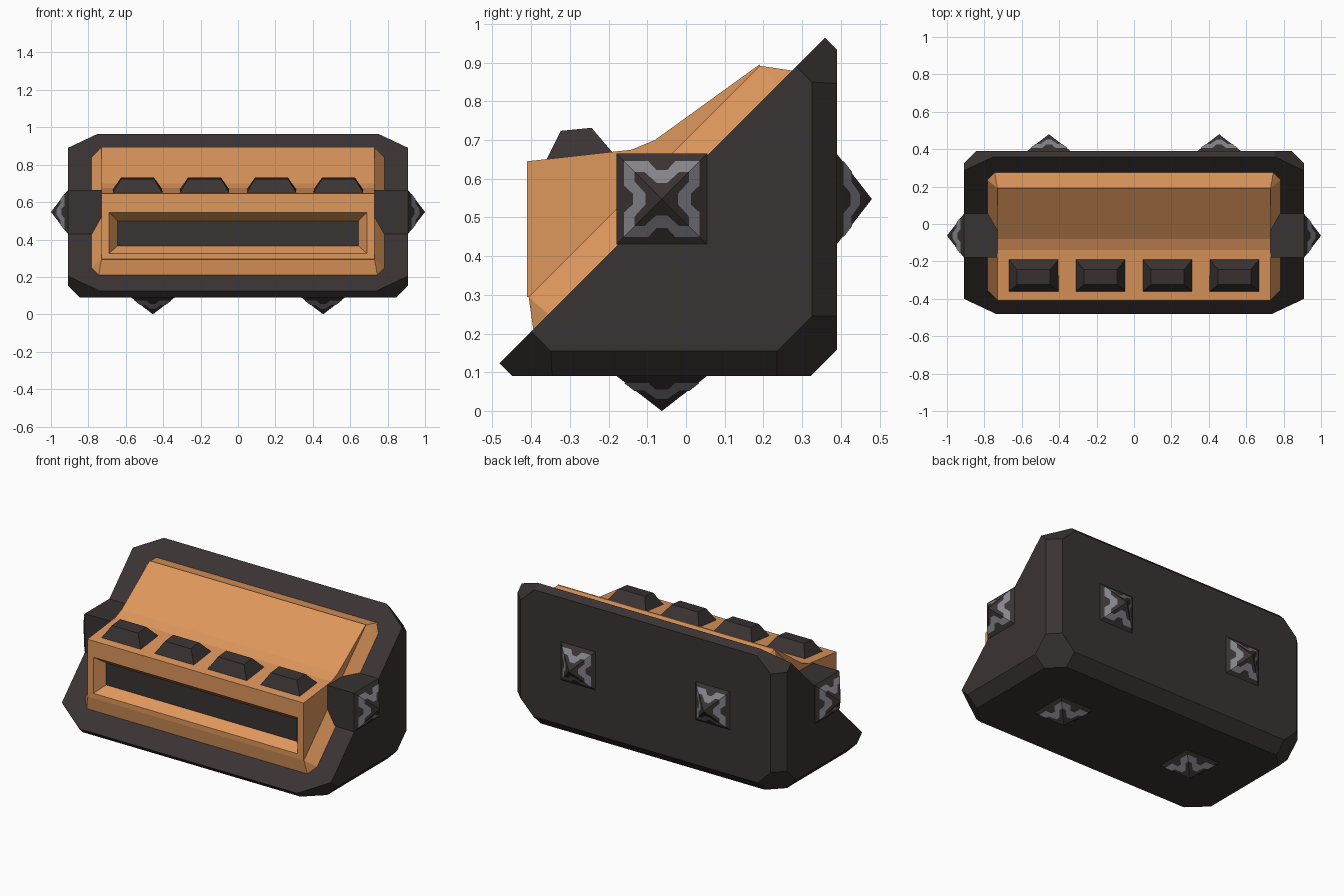
import bpy, bmesh, math
from mathutils import Vector, Matrix

if "Cube" in bpy.data.objects:
    bpy.data.objects.remove(bpy.data.objects["Cube"])


def material(name, rgb):
    m = bpy.data.materials.new(name)
    m.diffuse_color = (*rgb, 1)
    m.use_nodes = True
    m.node_tree.nodes["Principled BSDF"].inputs["Base Color"].default_value = m.diffuse_color
    return m


DARK = material("charcoal metal", (0.042, 0.033, 0.033))
ORANGE = material("warm orange", (0.73, 0.31, 0.107))
GREY = material("pale grey", (0.23, 0.23, 0.26))


def finish(bm, name, *mats, recalc=True):
    if recalc:
        bmesh.ops.recalc_face_normals(bm, faces=bm.faces)
    me = bpy.data.meshes.new(name)
    bm.to_mesh(me)
    bm.free()
    for m in mats:
        me.materials.append(m)
    ob = bpy.data.objects.new(name, me)
    bpy.context.collection.objects.link(ob)
    return ob


def hull(name, points, mat, matrix=Matrix()):
    bm = bmesh.new()
    for p in points:
        bm.verts.new(matrix @ Vector(p))
    bmesh.ops.convex_hull(bm, input=bm.verts)
    bmesh.ops.dissolve_limit(bm, angle_limit=0.01, verts=bm.verts, edges=bm.edges)
    return finish(bm, name, mat)


def box_points(x, y, z):
    return [(a, b, c) for a in x for b in y for c in z]


# Shell: a box with one diagonal half cut away and every corner chamfered
bm = bmesh.new()
bmesh.ops.create_cube(bm, size=1)
for v in bm.verts:
    v.co = (v.co.x * 1.82, -0.6 if v.co.y < 0 else 0.39, 0.09 if v.co.z < 0 else 1.1)
cuts = [((0, -1, 1), 0.605), ((0, 1, 1), 1.323), ((0, -1, -1), 0.358), ((0, 1, -1), 0.232)]
for s in (-1, 1):
    cuts += [((s, 1, 0), 1.235), ((s, 0, -1), 0.755), ((s, 1, -1), 0.99),
             ((s * 0.94, 1, 1), 2.03), ((s * 0.94, -1, -1), 1.05)]
for n, c in cuts:
    n = Vector(n)
    res = bmesh.ops.bisect_plane(bm, geom=bm.verts[:] + bm.edges[:] + bm.faces[:], dist=1e-5,
                                 plane_co=n * (c / n.length_squared), plane_no=n, clear_outer=True)
    bmesh.ops.holes_fill(bm, edges=[e for e in bm.edges if e.is_boundary], sides=0)
finish(bm, "shell", DARK)

# Flared collar where the body leaves the diagonal face; s runs along the slope, d out of it
def slope(x, s, d):
    return (x, (s - d) / 2, (s + d) / 2)

mid = 0.485
collar = []
for sx in (-1, 1):
    for ss in (-1, 1):
        collar += [slope(sx * 0.785, mid + ss * 0.59, 0.603), slope(sx * 0.745, mid + ss * 0.67, 0.603),
                   slope(sx * 0.73, mid + ss * 0.5975, 0.70)]
hull("collar", collar, ORANGE)

# Body: side profile extruded across, with a recessed slot in the front
profile = [(-0.41, 0.645), (-0.41, 0.295), (-0.36, 0.28), (0.205, 0.86),
           (0.19, 0.895), (-0.08, 0.70), (-0.14, 0.675)]
bm = bmesh.new()
f = bm.faces.new([bm.verts.new((-0.73, y, z)) for y, z in profile])
ext = bmesh.ops.extrude_face_region(bm, geom=[f])
bmesh.ops.translate(bm, verts=[g for g in ext["geom"] if isinstance(g, bmesh.types.BMVert)],
                    vec=(1.46, 0, 0))
bmesh.ops.recalc_face_normals(bm, faces=bm.faces)
front = min(bm.faces, key=lambda q: q.calc_center_median().y)
for hx, z0, z1, y in ((0.69, 0.325, 0.545, -0.41), (0.645, 0.365, 0.50, -0.35)):
    bmesh.ops.inset_individual(bm, faces=[front], thickness=0.01)
    zc = front.calc_center_median().z
    for v in front.verts:
        v.co = (math.copysign(hx, v.co.x), y, z1 if v.co.z > zc else z0)
front.material_index = 1
finish(bm, "body", ORANGE, DARK)

# Four buttons on the sloping ledge
tilt = Matrix.Translation((0, -0.275, 0.66)) @ Matrix.Rotation(0.1, 4, "X")
for i, x in enumerate((-0.537, -0.179, 0.179, 0.537)):
    pts = (box_points((x - 0.132, x + 0.132), (-0.085, 0.085), (-0.01, 0.0)) +
           box_points((x - 0.088, x + 0.088), (-0.042, 0.038), (0.068,)))
    hull(f"button_{i + 1}", pts, DARK, tilt)

# Studs: pyramids with a grey cross outline lying on the faces
HALF, TALL = 0.1175, 0.091
OUTER = [(0, 0.075), (0.014, 0.075), (0.035, 0.098), (0.098, 0.098)]
INNER = [(0, 0.042), (0.014, 0.042), (0.045, 0.07), (0.07, 0.07)]


def stud(name, location, direction, depth):
    mat = Matrix.Translation(location) @ Vector(direction).to_track_quat("Z", "Y").to_matrix().to_4x4()
    base = box_points((-HALF, HALF), (-HALF, HALF), (-depth, 0))
    hull(name, base + [(0, 0, TALL)], DARK, mat)
    bm = bmesh.new()
    for k in range(4):
        turn = Matrix.Rotation(k * math.pi / 2, 4, "Z")
        for flip in (1, -1):
            for i in range(3):
                quad = [INNER[i], INNER[i + 1], OUTER[i + 1], OUTER[i]][::flip]
                bm.faces.new([bm.verts.new(mat @ turn @ Vector(
                    (flip * u, v, TALL * (1 - v / HALF) + 0.003))) for u, v in quad])
    bmesh.ops.remove_doubles(bm, verts=bm.verts, dist=1e-5)
    bm.normal_update()
    for q in bm.faces:
        if q.normal.dot(Vector(direction)) < 0:
            q.normal_flip()
    finish(bm, name + "_cross", GREY, recalc=False)


for s, side in ((-1, "left"), (1, "right")):
    stud(f"{side}_end_stud", (s * 0.909, -0.0625, 0.5475), (s, 0, 0), 0.19)
    stud(f"{side}_back_stud", (s * 0.455, 0.389, 0.5475), (0, 1, 0), 0.02)
    stud(f"{side}_bottom_stud", (s * 0.455, -0.0625, 0.091), (0, 0, -1), 0.02)
